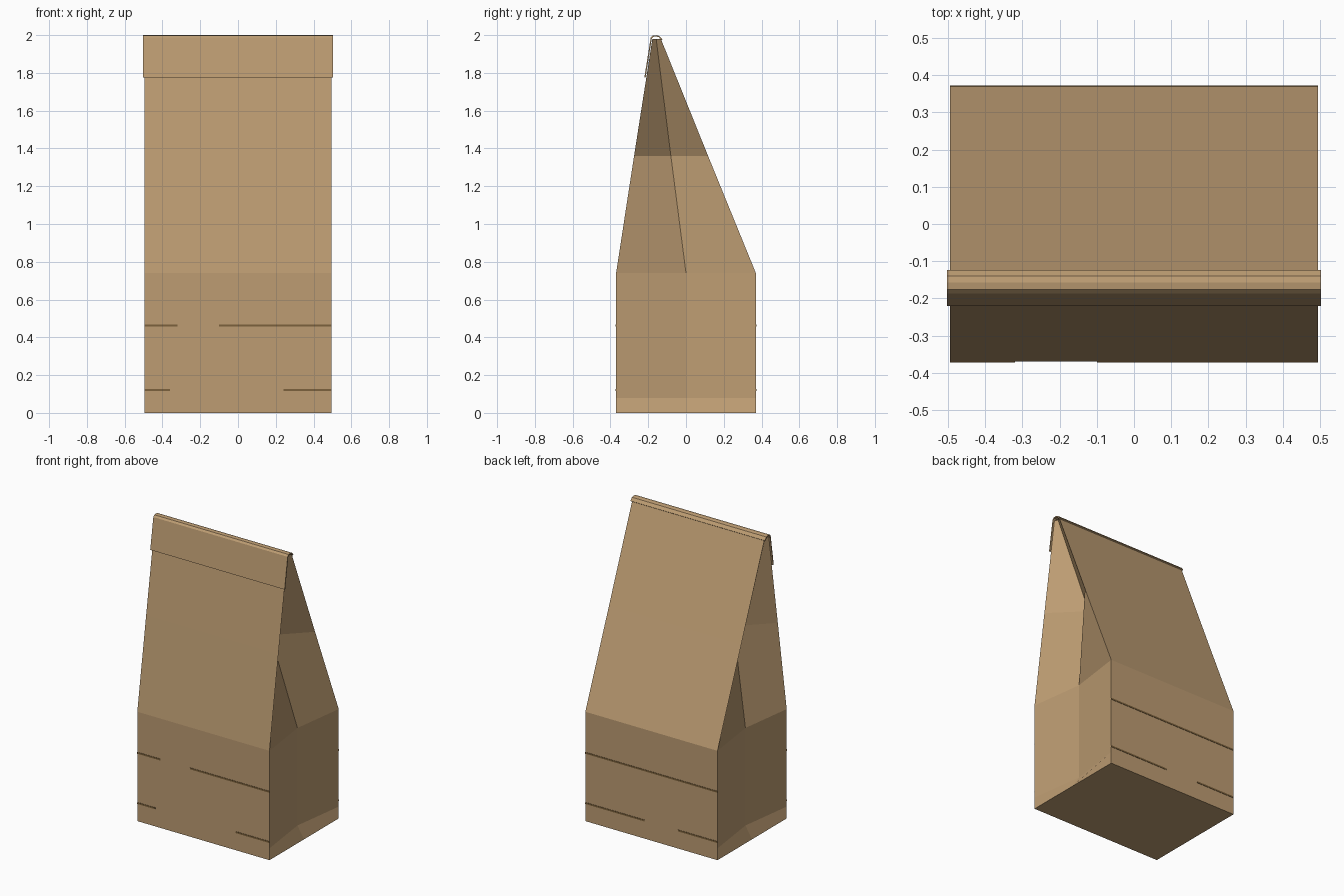
import bpy
import bmesh

cube = bpy.data.objects.get("Cube")
if cube:
    bpy.data.objects.remove(cube, do_unlink=True)


def material(name, rgb):
    m = bpy.data.materials.new(name)
    m.use_nodes = True
    m.diffuse_color = (*rgb, 1)
    bsdf = m.node_tree.nodes["Principled BSDF"]
    bsdf.inputs["Base Color"].default_value = (*rgb, 1)
    bsdf.inputs["Roughness"].default_value = 0.9
    return m


paper = material("kraft paper", (0.51, 0.335, 0.17))
line_brown = material("dark brown line", (0.2, 0.12, 0.045))


def finish(name, bm, mat):
    bmesh.ops.recalc_face_normals(bm, faces=bm.faces)
    mesh = bpy.data.meshes.new(name)
    bm.to_mesh(mesh)
    bm.free()
    mesh.materials.append(mat)
    obj = bpy.data.objects.new(name, mesh)
    bpy.context.collection.objects.link(obj)
    return obj


HALF = 0.495

# Bag body: lofted rings of (height, front y, crease y, back y, crease depth)
rings = [
    (0.0, -0.37, 0.0, 0.37, 0.0),
    (0.08, -0.37, 0.0, 0.37, 0.05),
    (0.74, -0.37, 0.0, 0.37, 0.05),
    (1.36, -0.275, -0.08, 0.117, 0.195),
    (1.98, -0.178, -0.158, -0.133, 0.012),
]
bm = bmesh.new()
loops = []
for z, front, crease, back, depth in rings:
    side = [(HALF, front), (HALF - depth, crease), (HALF, back)]
    outline = side + [(-x, y) for x, y in reversed(side)]
    loops.append([bm.verts.new((x, y, z)) for x, y in outline])
for low, high in zip(loops, loops[1:]):
    for i in range(len(low)):
        j = (i + 1) % len(low)
        bm.faces.new((low[i], low[j], high[j], high[i]))
bm.faces.new(loops[0])
bm.faces.new(loops[-1])
finish("bag_body", bm, paper)

# Rolled top: folded sheet running over the mouth and down the front
profile = [(-0.127, 1.974), (-0.142, 1.992), (-0.158, 1.996),
           (-0.175, 1.994), (-0.184, 1.984), (-0.217, 1.776)]
bm = bmesh.new()
rows = [[bm.verts.new((x, y, z)) for x in (-0.503, 0.503)] for y, z in profile]
for a, b in zip(rows, rows[1:]):
    bm.faces.new((a[0], a[1], b[1], b[0]))
flap = finish("folded_top_flap", bm, paper)
solid = flap.modifiers.new("paper thickness", "SOLIDIFY")
solid.thickness = 0.007
solid.offset = 0


# Printed lines: thin plates on the front and back panels
def printed_line(name, x0, x1, y, z):
    bm = bmesh.new()
    bmesh.ops.create_cube(bm, size=1)
    bmesh.ops.scale(bm, vec=(x1 - x0, 0.004, 0.011), verts=bm.verts)
    bmesh.ops.translate(bm, vec=((x0 + x1) / 2, y, z), verts=bm.verts)
    finish(name, bm, line_brown)


UPPER, LOWER = 0.462, 0.122
lines = {
    "front_line": (-0.37, [(-HALF, -0.32, UPPER), (-0.1, HALF, UPPER),
                           (-HALF, -0.36, LOWER), (0.24, HALF, LOWER)]),
    "back_line": (0.37, [(-HALF, HALF, UPPER), (-HALF, -0.2, LOWER),
                         (0.05, HALF, LOWER)]),
}
for name, (y, spans) in lines.items():
    for n, (x0, x1, z) in enumerate(spans, 1):
        printed_line(f"{name}_{n}", x0, x1, y, z)
